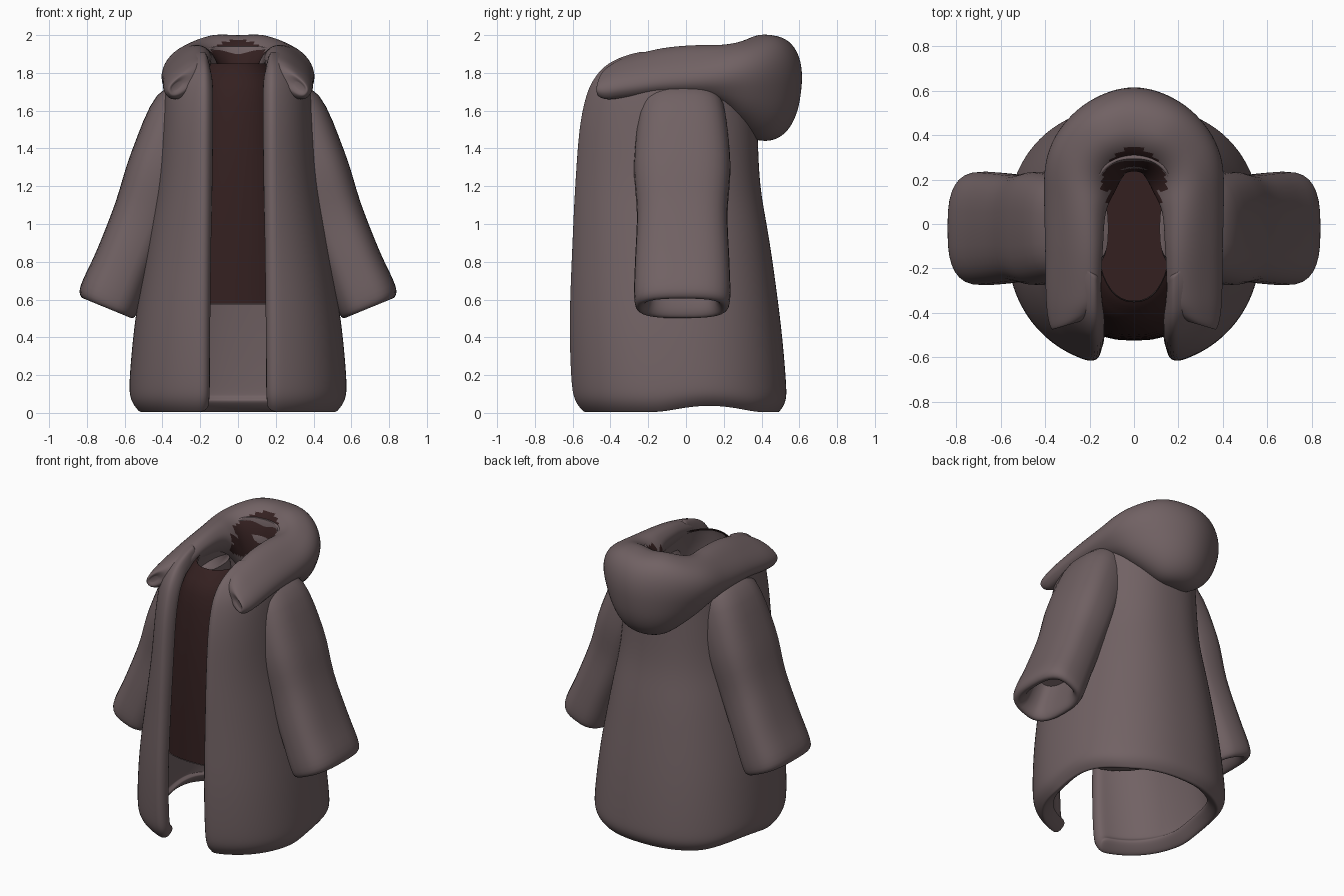
import bpy, bmesh, math
from mathutils import Vector

if "Cube" in bpy.data.objects:
    bpy.data.objects.remove(bpy.data.objects["Cube"])


def material(name, rgb):
    m = bpy.data.materials.new(name)
    m.diffuse_color = (*rgb, 1)
    m.use_nodes = True
    m.node_tree.nodes["Principled BSDF"].inputs["Base Color"].default_value = m.diffuse_color
    return m


CLOTH = material("mauve_cloth", (0.165, 0.121, 0.126))
LINING = material("dark_lining", (0.034, 0.0145, 0.0145))


def spline(stations, steps):
    """Catmull-Rom interpolation of tuples of numbers."""
    out = []
    n = len(stations)
    for i in range(n - 1):
        p = [stations[max(0, min(n - 1, i + k))] for k in (-1, 0, 1, 2)]
        for s in range(steps):
            t = s / steps
            out.append(tuple(
                0.5 * (2 * b + (c - a) * t + (2 * a - 5 * b + 4 * c - d) * t * t
                       + (3 * b - a - 3 * c + d) * t ** 3)
                for a, b, c, d in zip(*p)))
    out.append(stations[-1])
    return out


def power(v, e):
    return math.copysign(abs(v) ** e, v)


def loft(name, rings, closed=True, caps=(False, False), mats=(CLOTH,), smooth=60):
    bm = bmesh.new()
    rows = [[bm.verts.new(p) for p in r] for r in rings]
    n = len(rows[0])
    for a, b in zip(rows, rows[1:]):
        for i in range(n if closed else n - 1):
            j = (i + 1) % n
            bm.faces.new((a[i], a[j], b[j], b[i]))
    if caps[0]:
        bm.faces.new(rows[0])
    if caps[1]:
        bm.faces.new(rows[-1])
    bmesh.ops.recalc_face_normals(bm, faces=bm.faces[:])
    me = bpy.data.meshes.new(name)
    bm.to_mesh(me)
    bm.free()
    for m in mats:
        me.materials.append(m)
    ob = bpy.data.objects.new(name, me)
    bpy.context.collection.objects.link(ob)
    bpy.ops.object.select_all(action='DESELECT')
    ob.select_set(True)
    bpy.context.view_layer.objects.active = ob
    bpy.ops.object.shade_smooth_by_angle(angle=math.radians(smooth))
    return ob


def body_ring(z, w, yf, yb, gap=0.0, n=40, e=2.3):
    """Rounded horizontal section, optionally open at the front."""
    a0 = math.asin((gap / w) ** (e / 2)) if gap else 0
    span = 2 * math.pi - 2 * a0
    ring = []
    for i in range(n):
        a = a0 + span * i / (n - 1 if gap else n)
        ring.append(Vector((w * power(math.sin(a), 2 / e),
                            (yf + yb) / 2 - (yb - yf) / 2 * power(math.cos(a), 2 / e), z)))
    return ring


# Coat body: open-fronted shell with thick padded edges and a slightly wavy hem
body = [(-.005, .52, -.56, .485), (.06, .568, -.612, .528), (.18, .575, -.635, .53),
        (.5, .545, -.645, .50), (.9, .48, -.635, .445), (1.2, .43, -.625, .395),
        (1.5, .405, -.605, .38), (1.68, .39, -.57, .375), (1.78, .37, -.525, .375),
        (1.85, .34, -.46, .38), (1.895, .30, -.37, .385), (1.915, .285, -.28, .39)]
rings = [body_ring(*s, gap=0.162) for s in spline(body, 3)]
for ring in rings:
    for p in ring:
        lift = max(0, 1 - max(p.z, 0) / .3)
        p.z += .035 * lift * max(0, math.cos(math.pi * min(1, abs(p.y - .12) / .5)))
coat = loft("coat_body", rings, closed=False)
me = coat.data
side = max(me.polygons, key=lambda p: p.center.x)
if side.normal.x < 0:
    me.flip_normals()
mod = coat.modifiers.new("padding", 'SOLIDIFY')
mod.thickness = 0.10
mod.offset = -1
mod = coat.modifiers.new("soft_edges", 'SUBSURF')
mod.levels = mod.render_levels = 2

# Dark inner lining with a neck hole, its cloth underside and neck facing
inner = [(.58, .40, -.525, .40), (1.0, .35, -.52, .33), (1.4, .29, -.50, .28),
         (1.7, .25, -.455, .27), (1.81, .20, -.39, .27), (1.85, .165, -.35, .265)]
loft("inner_lining", [body_ring(*s) for s in spline(inner, 3)], caps=(True, False),
     mats=(LINING,))
loft("lining_underside", [body_ring(.571, .405, -.52, .41), body_ring(.575, .40, -.52, .40)],
     caps=(True, True))
facing = [(1.5, .19, -.38, .25), (1.7, .185, -.37, .25), (1.80, .17, -.355, .25),
          (1.842, .162, -.345, .258)]
loft("neck_facing", [body_ring(*s) for s in spline(facing, 3)])

# Hood and collar: one thick roll swept around the neck
# station: x, y, z, outward angle, half width, half height, tilt
half = [(.325, -.455, 1.73, -20, .03, .015, .65), (.305, -.455, 1.737, -15, .075, .04, .65),
        (.285, -.41, 1.75, -8, .115, .062, .65), (.274, -.32, 1.775, 0, .138, .072, .65),
        (.270, -.12, 1.81, 0, .15, .08, .72), (.262, .10, 1.81, 10, .155, .11, .70),
        (.22, .27, 1.76, 34, .165, .20, .38), (.125, .385, 1.73, 62, .175, .27, .17)]
back = [(0, .425, 1.72, 90, .185, .28, .12)]
full = half + back + [(-x, y, z, 180 - a, w, h, t) for x, y, z, a, w, h, t in reversed(half)]
rings = []
for x, y, z, a, w, h, t in spline(full, 8):
    out = Vector((math.cos(math.radians(a)), math.sin(math.radians(a)), 0))
    ring = []
    for i in range(56):
        q = 2 * math.pi * i / 56
        u, v = w * power(math.cos(q), .85), h * power(math.sin(q), .85)
        p = Vector((x, y, z)) + out * (u * math.cos(t) + v * math.sin(t))
        p.z += v * math.cos(t) - u * math.sin(t)
        ring.append(p)
    rings.append(ring)
hood = loft("hood_collar", rings, caps=(True, True), mats=(CLOTH, LINING))
# Dark patch inside the back of the neck
for p in hood.data.polygons:
    c = p.center
    if (c.x / .17) ** 2 + ((c.z - 1.84) / .135) ** 2 < 1 and .1 < c.y < .34 and p.normal.y < 0:
        p.material_index = 1

# Sleeves: flattened tubes with hollow rounded cuffs
# station: x, z, half thickness, half depth
arm = [(.18, 1.74, .07, .14), (.28, 1.62, .16, .22), (.408, 1.32, .168, .255),
       (.50, 1.05, .162, .24), (.60, .8, .16, .25), (.675, .62, .167, .255),
       (.693, .562, .152, .24), (.690, .562, .12, .205), (.668, .62, .095, .175),
       (.615, .78, .085, .16)]
nx, nz = .925, .38
for s, label in ((1, "right"), (-1, "left")):
    rings = []
    for x, z, r, d in spline(arm, 4):
        ring = []
        for i in range(32):
            q = 2 * math.pi * i / 32
            u, v = r * power(math.cos(q), .72), d * power(math.sin(q), .72)
            ring.append(Vector((s * (x + u * nx), v - .02, z + u * nz)))
        rings.append(ring)
    loft("sleeve_" + label, rings, caps=(True, True))
